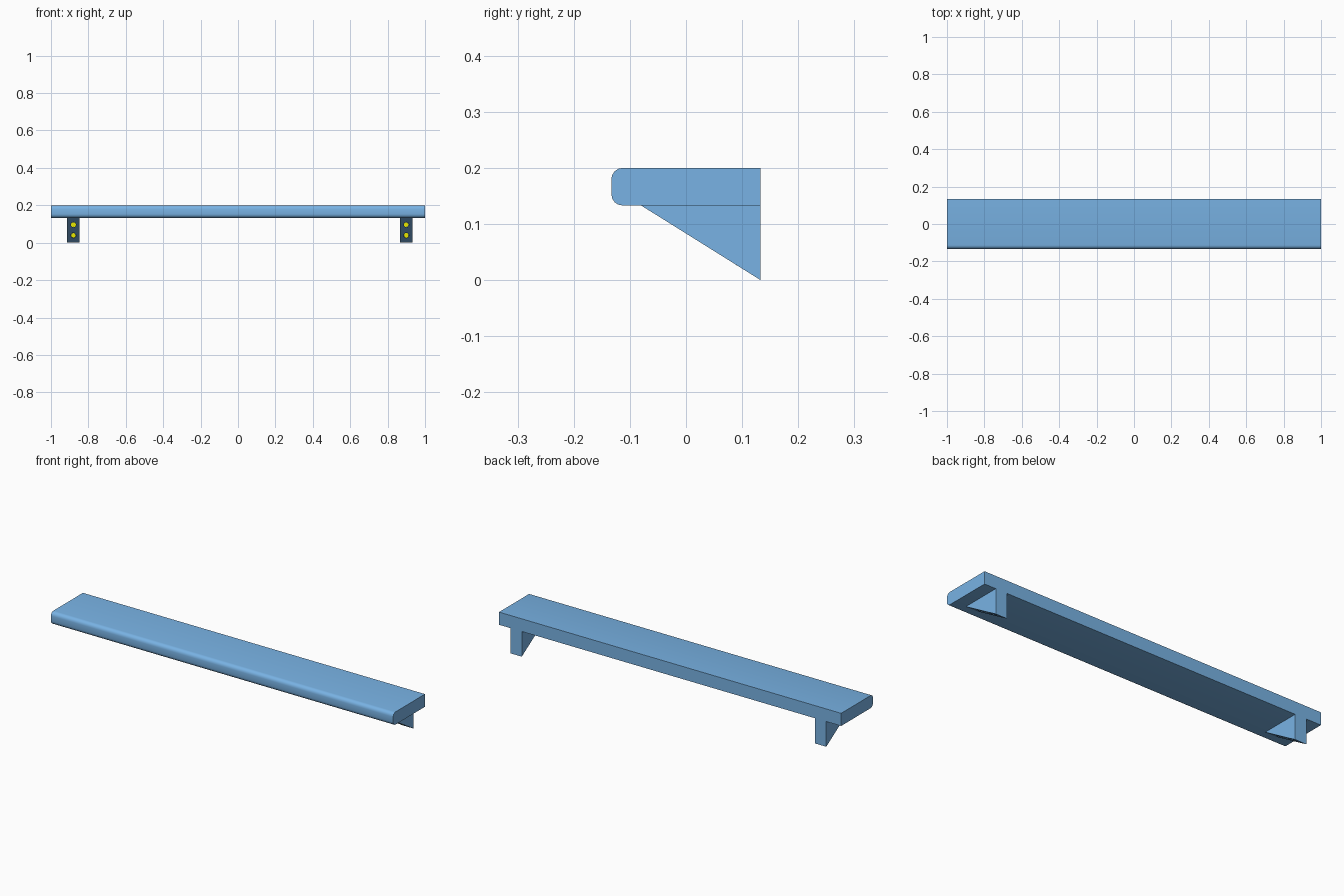
import bpy, math

if "Cube" in bpy.data.objects:
    bpy.data.objects.remove(bpy.data.objects["Cube"])

TOP, UNDER, BACK = 0.2, 0.133, 0.133


def material(name, color):
    mat = bpy.data.materials.new(name)
    mat.diffuse_color = (*color, 1)
    mat.use_nodes = True
    mat.node_tree.nodes["Principled BSDF"].inputs["Base Color"].default_value = mat.diffuse_color
    return mat


yellow = material("yellow_screw", (0.8, 0.8, 0.0))
blue = material("blue_shelf", (0.19, 0.45, 0.78))


def extrude_x(name, profile, x0, x1):
    """Solid with a (y, z) profile running from x0 to x1; profile is clockwise seen from +x."""
    n = len(profile)
    verts = [(x, y, z) for x in (x0, x1) for y, z in profile]
    faces = [tuple(range(n)), tuple(range(2 * n - 1, n - 1, -1))]
    faces += [(i, i + n, (i + 1) % n + n, (i + 1) % n) for i in range(n)]
    mesh = bpy.data.meshes.new(name)
    mesh.from_pydata(verts, [], faces)
    mesh.materials.append(blue)
    obj = bpy.data.objects.new(name, mesh)
    bpy.context.collection.objects.link(obj)
    return obj


def cylinder_y(name, x, z, radius, y0, y1, mat):
    bpy.ops.mesh.primitive_cylinder_add(
        vertices=24, radius=radius, depth=y1 - y0,
        location=(x, (y0 + y1) / 2, z), rotation=(math.pi / 2, 0, 0))
    obj = bpy.context.object
    obj.name = name
    obj.data.materials.append(mat)
    return obj


def select_only(obj):
    bpy.ops.object.select_all(action='DESELECT')
    obj.select_set(True)
    bpy.context.view_layer.objects.active = obj


def smooth(obj):
    select_only(obj)
    bpy.ops.object.shade_smooth_by_angle(angle=math.radians(30))


# Board with a rounded front edge
R = 0.02
profile = [(BACK, TOP), (BACK, UNDER)]
for cz, start in ((UNDER + R, 270), (TOP - R, 180)):
    for i in range(5):
        a = math.radians(start - 22.5 * i)
        profile.append((-BACK + R + R * math.cos(a), cz + R * math.sin(a)))
smooth(extrude_x("shelf_board", profile, -1, 1))

# Wedge brackets with two sunken screws each
for side, x in (("left", -0.88), ("right", 0.9)):
    wedge = extrude_x(side + "_bracket", [(BACK, UNDER), (BACK, 0), (-0.08, UNDER)],
                      x - 0.033, x + 0.033)
    for level, z in (("lower", 0.039), ("upper", 0.096)):
        # Screw hole
        hole = cylinder_y(f"{side}_{level}_hole_cutter", x, z, 0.0135, -0.2, 0.1, blue)
        cut = wedge.modifiers.new(level + "_hole", 'BOOLEAN')
        cut.operation = 'DIFFERENCE'
        cut.solver = 'EXACT'
        cut.object = hole
        select_only(wedge)
        bpy.ops.object.modifier_apply(modifier=cut.name)
        bpy.data.objects.remove(hole, do_unlink=True)
        # Screw head at the bottom of the hole
        smooth(cylinder_y(f"{side}_{level}_screw", x, z, 0.013, 0.09, 0.105, yellow))
    smooth(wedge)
